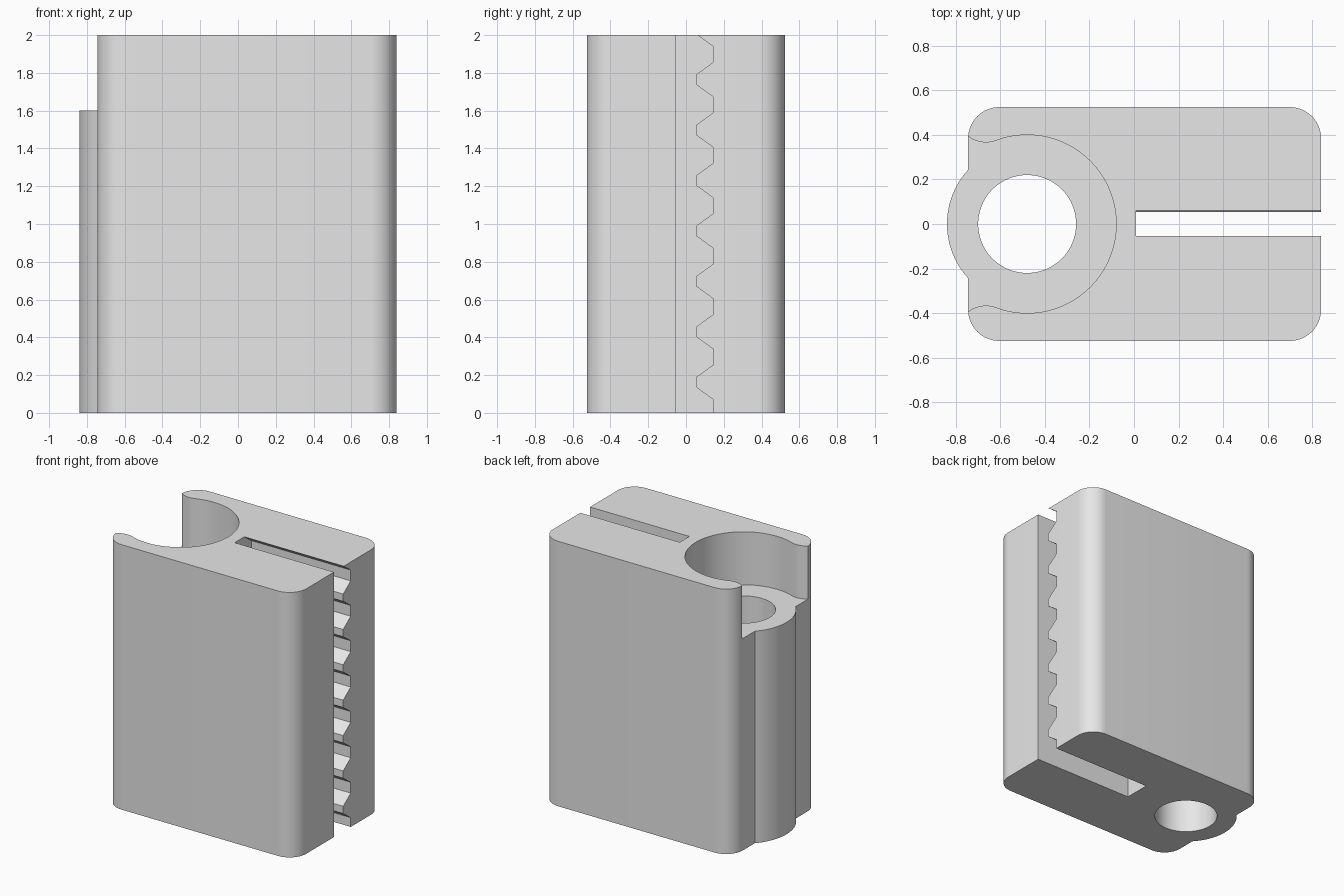
import bpy, bmesh
from math import cos, sin, radians
from mathutils import Vector

cube = bpy.data.objects.get("Cube")
if cube:
    bpy.data.objects.remove(cube, do_unlink=True)

grey = bpy.data.materials.new("light grey")
grey.use_nodes = True
grey.diffuse_color = (0.8, 0.8, 0.8, 1)
grey.node_tree.nodes["Principled BSDF"].inputs["Base Color"].default_value = (0.8, 0.8, 0.8, 1)


def arc(cx, cy, r, a, b, n):
    """Points on an arc from angle a to b in degrees."""
    steps = [radians(a + (b - a) * i / n) for i in range(n + 1)]
    return [(cx + r * cos(t), cy + r * sin(t)) for t in steps]


def prism(name, points, offset):
    """Extrude a closed 3D outline along an offset."""
    bm = bmesh.new()
    face = bm.faces.new([bm.verts.new(p) for p in points])
    ext = bmesh.ops.extrude_face_region(bm, geom=[face], use_keep_orig=True)
    moved = [g for g in ext["geom"] if isinstance(g, bmesh.types.BMVert)]
    bmesh.ops.translate(bm, verts=moved, vec=Vector(offset))
    bmesh.ops.recalc_face_normals(bm, faces=bm.faces)
    mesh = bpy.data.meshes.new(name)
    bm.to_mesh(mesh)
    bm.free()
    mesh.materials.append(grey)
    obj = bpy.data.objects.new(name, mesh)
    bpy.context.collection.objects.link(obj)
    return obj


def upright(name, outline, z0, z1):
    return prism(name, [(x, y, z0) for x, y in outline], (0, 0, z1 - z0))


def combine(target, tool, operation):
    """Apply a boolean and discard its tool."""
    mod = target.modifiers.new(tool.name, "BOOLEAN")
    mod.object = tool
    mod.operation = operation
    mod.solver = "EXACT"
    bpy.context.view_layer.objects.active = target
    bpy.ops.object.modifier_apply(modifier=mod.name)
    bpy.data.objects.remove(tool, do_unlink=True)


# Block with rounded upright corners
left, right, half, rad = -0.745, 0.84, 0.525, 0.14
outline = []
for cx, cy, start in ((right - rad, half - rad, 0), (left + rad, half - rad, 90),
                      (left + rad, rad - half, 180), (right - rad, rad - half, 270)):
    outline += arc(cx, cy, rad, start, start + 90, 14)
body = upright("clamp_block", outline, 0, 2)

# Tube bulging from the side, trimmed to height by the pocket
hole_x = -0.48
combine(body, upright("tube", arc(hole_x, 0, 0.36, 0, 360, 96)[:-1], 0, 1.8), "UNION")

# Upper pocket: round seat with flared lips, open to the side
join = 110.5
lip_r = 0.13
reach = 0.4 + lip_r
lip = arc(hole_x + reach * cos(radians(join)), reach * sin(radians(join)),
          lip_r, join - 180, -128, 12)[1:] + [(-1, 0.394)]
mirrored = [(x, -y) for x, y in reversed(lip)]
seat = arc(hole_x, 0, 0.4, -join, join, 72)
combine(body, upright("pocket", mirrored + seat + lip, 1.6, 2.2), "DIFFERENCE")

# Bore through the tube
combine(body, upright("bore", arc(hole_x, 0, 0.22, 0, 360, 80)[:-1], -0.1, 2.1), "DIFFERENCE")

# Slot with one toothed wall
crest, valley, pitch = 0.055, 0.145, 0.267
section = [(-crest, -0.4), (valley, -0.4)]
for k in range(9):
    z = k * pitch
    section += [(valley, z + 0.07), (crest, z + 0.135),
                (crest, z + 0.19), (valley, z + 0.255)]
section += [(-crest, section[-1][1])]
combine(body, prism("slot", [(0.01, y, z) for y, z in section], (1, 0, 0)), "DIFFERENCE")

# Smooth curves, crisp edges
bpy.ops.object.select_all(action="DESELECT")
body.select_set(True)
bpy.context.view_layer.objects.active = body
bpy.ops.object.shade_smooth_by_angle(angle=radians(25))
